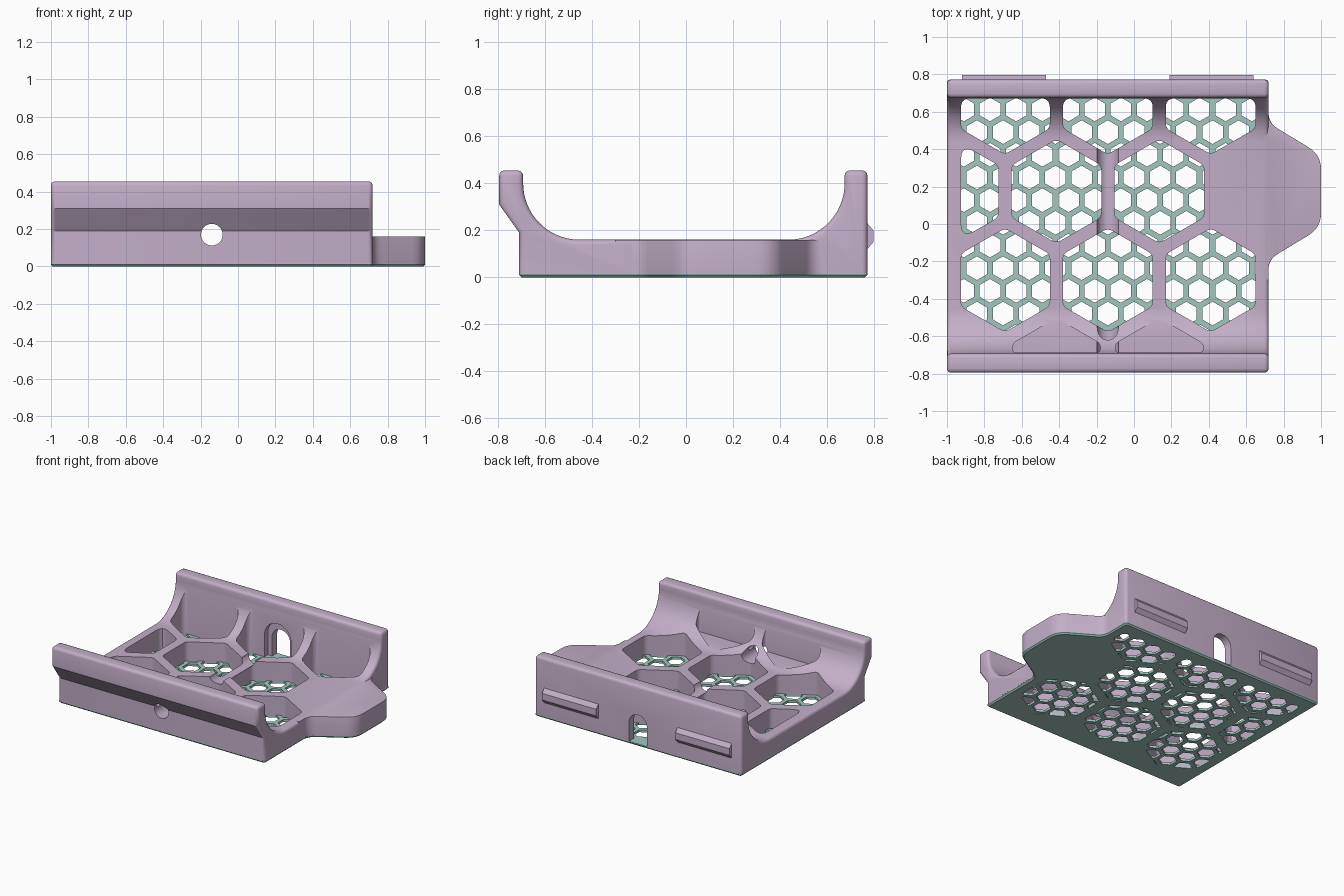
import bpy, bmesh, math
from mathutils import Vector

if "Cube" in bpy.data.objects:
    bpy.data.objects.remove(bpy.data.objects["Cube"], do_unlink=True)


def material(name, rgb):
    m = bpy.data.materials.new(name)
    m.use_nodes = True
    m.diffuse_color = (*rgb, 1)
    m.node_tree.nodes["Principled BSDF"].inputs["Base Color"].default_value = (*rgb, 1)
    return m


MAUVE = material("mauve", (0.55, 0.43, 0.58))
TEAL = material("teal", (0.36, 0.57, 0.52))
PLATE = 0.018      # base plate thickness
FLOOR = 0.16       # top of the tray floor


# ---- 2D helpers ----
def hexagon(cx, cy, apothem):
    r = apothem / math.cos(math.pi / 6)
    return [Vector((cx + r * math.sin(k * math.pi / 3), cy - r * math.cos(k * math.pi / 3)))
            for k in range(6)]


def clip(pts, point, normal):
    """Keep the part of a polygon on the side the normal points to."""
    out = []
    for a, b in zip(pts, pts[1:] + pts[:1]):
        da, db = (a - point).dot(normal), (b - point).dot(normal)
        if da >= 0:
            out.append(a)
        if da * db < 0:
            out.append(a.lerp(b, da / (da - db)))
    return out


def area(pts):
    return abs(sum(a.x * b.y - b.x * a.y for a, b in zip(pts, pts[1:] + pts[:1]))) / 2


def rounded(pts, radii, steps=6):
    """Replace each corner by a smooth curve."""
    out, n = [], len(pts)
    for i, p in enumerate(pts):
        r = radii[i] if isinstance(radii, list) else radii
        a, b = pts[i - 1] - p, pts[(i + 1) % n] - p
        d = min(r / math.tan(a.angle(b) / 2), 0.48 * a.length, 0.48 * b.length)
        s, e = p + a.normalized() * d, p + b.normalized() * d
        for k in range(steps + 1):
            t = k / steps
            out.append(s * (1 - t) ** 2 + p * 2 * t * (1 - t) + e * t * t)
    return out


def circle(cx, cy, r, n=32):
    return [Vector((cx + r * math.cos(2 * math.pi * k / n), cy + r * math.sin(2 * math.pi * k / n)))
            for k in range(n)]


def arch(cx, top, r, low):
    arc = [Vector((cx + r * math.cos(k * math.pi / 16), top - r + r * math.sin(k * math.pi / 16)))
           for k in range(17)]
    return arc + [Vector((cx - r, low)), Vector((cx + r, low))]


# ---- 3D helpers ----
PLACE = {"x": lambda p, h: (h, p.x, p.y),
         "y": lambda p, h: (p.x, h, p.y),
         "z": lambda p, h: (p.x, p.y, h)}


def prisms(name, outlines, lo, hi, axis="z", mat=MAUVE, bevel=0, pick=None, segments=3):
    bm = bmesh.new()
    for pts in outlines:
        ends = [[bm.verts.new(PLACE[axis](p, h)) for p in pts] for h in (lo, hi)]
        bm.faces.new(ends[0])
        bm.faces.new(ends[1])
        for i in range(len(pts)):
            bm.faces.new((ends[0][i - 1], ends[0][i], ends[1][i], ends[1][i - 1]))
    bmesh.ops.recalc_face_normals(bm, faces=bm.faces)
    if bevel:
        edges = [e for e in bm.edges if e.calc_face_angle_signed() > 0.5 and pick(e)]
        bmesh.ops.bevel(bm, geom=edges, offset=bevel, segments=segments, profile=0.5,
                        affect='EDGES', clamp_overlap=True)
    me = bpy.data.meshes.new(name)
    bm.to_mesh(me)
    bm.free()
    me.materials.append(mat)
    ob = bpy.data.objects.new(name, me)
    bpy.context.collection.objects.link(ob)
    return ob


def combine(target, other, operation='DIFFERENCE'):
    mod = target.modifiers.new("combine", 'BOOLEAN')
    mod.operation, mod.object, mod.solver = operation, other, 'EXACT'
    bpy.context.view_layer.objects.active = target
    bpy.ops.object.modifier_apply(modifier=mod.name)
    bpy.data.objects.remove(other, do_unlink=True)


def smooth(ob):
    bpy.ops.object.select_all(action='DESELECT')
    ob.select_set(True)
    bpy.context.view_layer.objects.active = ob
    bpy.ops.object.shade_smooth_by_angle(angle=math.radians(32))


# ---- window layout: staggered rows of large hexagons ----
CX, PITCH, ROW, MID = -0.14, 0.55, 0.475, 0.175
cells = [hexagon(CX + k * PITCH, MID + s * ROW, 0.24) for s in (-1, 1) for k in (-1, 0, 1)]
cells += [hexagon(CX + k * PITCH, MID, 0.24) for k in (-1.5, -0.5, 0.5)]
windows = []
for c in cells:
    c = clip(c, Vector((-0.925, 0)), Vector((1, 0)))
    c = clip(c, Vector((0, 0.672)), Vector((0, -1)))
    windows.append(rounded(c, 0.05))

# ---- tray body: side profile swept along x ----
def sweep(cy, side):
    return [Vector((cy + side * 0.24 * math.cos(a), 0.4 - 0.24 * math.sin(a)))
            for a in (k * math.pi / 32 for k in range(17))]


front = [(-0.71, PLATE), (-0.71, 0.19), (-0.795, 0.31), (-0.795, 0.455), (-0.693, 0.455)]
back = [(0.675, 0.455), (0.772, 0.455), (0.772, PLATE)]
profile = ([Vector(p) for p in front] + sweep(-0.453, -1) + sweep(0.435, 1)[::-1]
           + [Vector(p) for p in back])
body = prisms("tray_body", [profile], -1, 0.72, "x", bevel=0.022,
              pick=lambda e: max(v.co.z for v in e.verts) > PLATE + 0.01
              and not all(abs(v.co.z - 0.31) < 0.01 for v in e.verts))

# ---- end tab with rounded hexagonal outline ----
tab_side = [Vector(p) for p in ((0.719, -0.19), (1, -0.02), (1, 0.37), (0.719, 0.54))]
tab_outline = rounded([Vector((0.6, -0.3)), Vector((0.719, -0.3))] + tab_side
                      + [Vector((0.719, 0.65)), Vector((0.6, 0.65))],
                      [0.001, 0.001, 0.1, 0.14, 0.14, 0.1, 0.001, 0.001])
tab = prisms("tab", [tab_outline], PLATE, FLOOR - 0.0005, bevel=0.018,
             pick=lambda e: all(v.co.z > 0.1 for v in e.verts))
combine(body, tab, 'UNION')

# ---- openings in the body ----
combine(body, prisms("window_cutter", windows, -0.1, 0.6))
pockets = [rounded(clip(hexagon(CX + k * PITCH, MID - 2 * ROW, 0.235),
                        Vector((0, -0.687)), Vector((0, 1))), 0.05) for k in (-0.5, 0.5)]
combine(body, prisms("pocket_cutter", pockets, 0.17, 0.6))
combine(body, prisms("bore_cutter", [circle(CX, 0.17, 0.058)], -1, 0.7, "y"))
combine(body, prisms("slot_cutter", [arch(CX, 0.235, 0.075, -0.05)], 0.6, 0.9, "y"))
combine(body, prisms("recess_cutter", [arch(CX, 0.295, 0.11, -0.05)], 0.6, 0.712, "y"))
smooth(body)

# ---- base plate with a fine honeycomb in every window ----
corners = [Vector((-1, -0.71)), Vector((0.72, -0.71))] + tab_side + [
    Vector((0.72, 0.772)), Vector((-1, 0.772))]
outline = rounded(corners, [0.02, 0.02, 0.1, 0.14, 0.14, 0.1, 0.02, 0.02])
plate = prisms("honeycomb_plate", [outline], 0, PLATE, mat=TEAL, bevel=0.01, segments=1,
               pick=lambda e: all(v.co.z < 0.005 for v in e.verts))
STEP = 0.14
holes = []
for w in windows:
    for j in range(-6, 9):
        for i in range(-8, 8):
            h = hexagon(CX + (i + 0.5 * ((j + 1) % 2)) * STEP,
                        -0.115 + j * STEP * math.sin(math.pi / 3), 0.055)
            for a, b in zip(w, w[1:] + w[:1]):
                d = b - a
                if h and d.length > 1e-5:
                    h = clip(h, a, Vector((-d.y, d.x)).normalized())
            if len(h) > 2 and area(h) > 0.0003:
                holes.append(h)
combine(plate, prisms("honeycomb_cutter", holes, -0.05, 0.05, mat=TEAL))

# ---- snap ridges on the back wall ----
ridge = [Vector(p) for p in ((0.76, 0.12), (0.772, 0.12), (0.797, 0.15),
                             (0.797, 0.2), (0.772, 0.23), (0.76, 0.23))]
for name, x in (("back_ridge_right", -0.92), ("back_ridge_left", 0.19)):
    prisms(name, [ridge], x, x + 0.45, "x")
